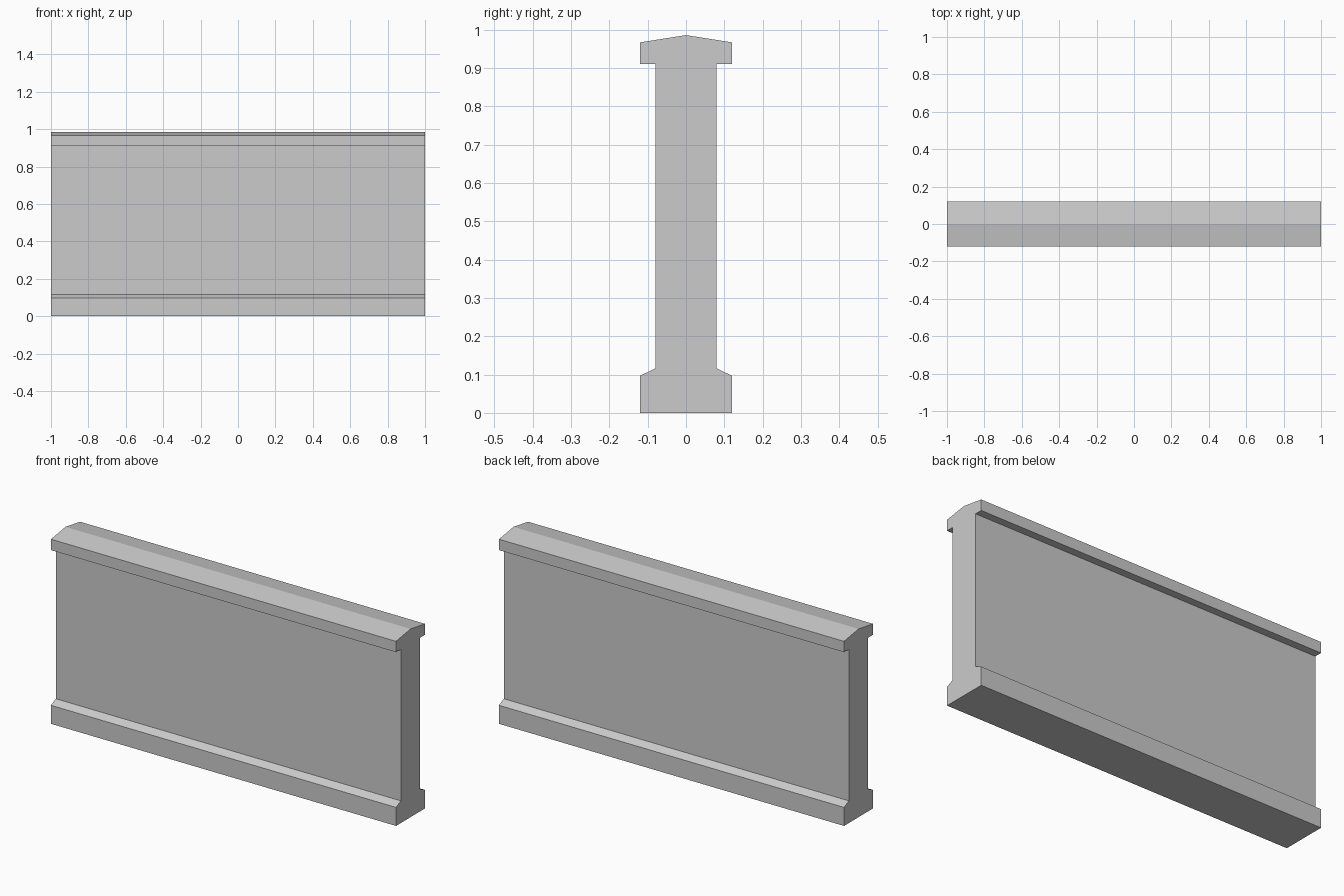
import bpy
import bmesh

cube = bpy.data.objects.get("Cube")
if cube:
    bpy.data.objects.remove(cube, do_unlink=True)

# Plain grey stone
stone = bpy.data.materials.new("light_grey_stone")
stone.use_nodes = True
colour = (0.6, 0.6, 0.6, 1.0)
stone.diffuse_color = colour
stone.node_tree.nodes["Principled BSDF"].inputs["Base Color"].default_value = colour

# Half of the wall section (y, z): plinth, sloped ledge, panel, overhanging coping
half = [(0.12, 0.0), (0.12, 0.097), (0.08, 0.116),
        (0.08, 0.91), (0.12, 0.91), (0.12, 0.967)]
ridge = [(0.0, 0.986)]
section = half + ridge + [(-y, z) for y, z in reversed(half)]

# Extrude the section along the length of the wall
length = 2.0
bm = bmesh.new()
end = bm.faces.new([bm.verts.new((-length / 2, y, z)) for y, z in section])
result = bmesh.ops.extrude_face_region(bm, geom=[end], use_keep_orig=True)
far_verts = [g for g in result["geom"] if isinstance(g, bmesh.types.BMVert)]
bmesh.ops.translate(bm, verts=far_verts, vec=(length, 0, 0))
bmesh.ops.recalc_face_normals(bm, faces=bm.faces[:])

mesh = bpy.data.meshes.new("wall_panel")
bm.to_mesh(mesh)
bm.free()
mesh.materials.append(stone)
wall = bpy.data.objects.new("wall_panel", mesh)
bpy.context.collection.objects.link(wall)
